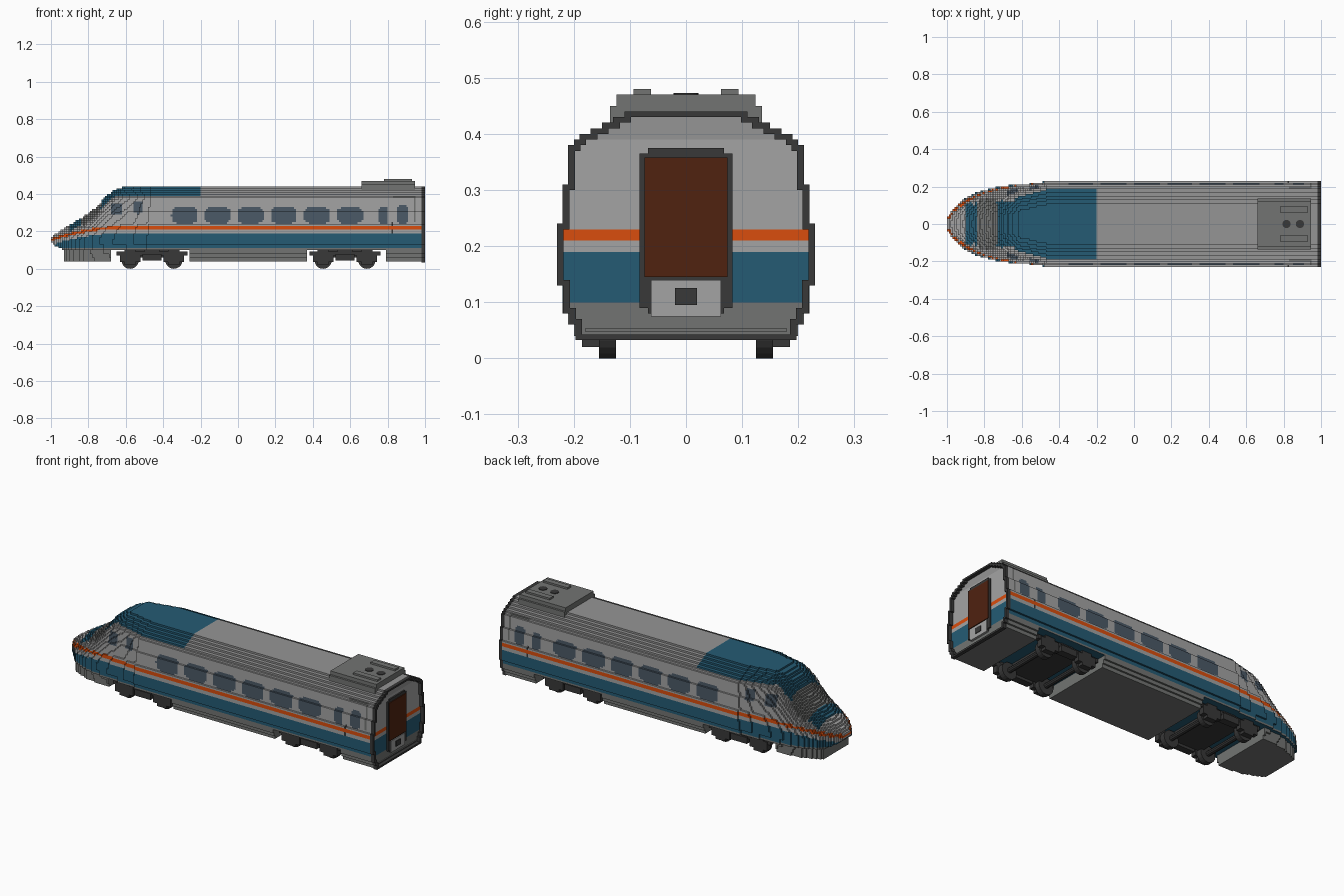
import bpy, bmesh, math
from mathutils import Matrix, Vector

cube = bpy.data.objects.get("Cube")
if cube:
    bpy.data.objects.remove(cube, do_unlink=True)

V = 0.01  # block size
PALETTE = {
    "wall grey": (0.37, 0.37, 0.37),
    "roof grey": (0.30, 0.30, 0.30),
    "deep blue": (0.018, 0.105, 0.175),
    "stripe orange": (0.70, 0.075, 0.004),
    "charcoal": (0.04, 0.04, 0.04),
    "skirt grey": (0.17, 0.175, 0.17),
    "door brown": (0.08, 0.016, 0.005),
    "window slate": (0.07, 0.10, 0.135),
}
MATS = {}
for name, rgb in PALETTE.items():
    m = bpy.data.materials.new(name)
    m.use_nodes = True
    m.diffuse_color = (*rgb, 1)
    m.node_tree.nodes["Principled BSDF"].inputs["Base Color"].default_value = (*rgb, 1)
    MATS[name] = m
NAMES = list(PALETTE)


def lerp(points, x):
    if x <= points[0][0]:
        return points[0][1]
    for (a, p), (b, q) in zip(points, points[1:]):
        if x <= b:
            return p + (q - p) * (x - a) / (b - a)
    return points[-1][1]


def finish(name, bm, mats):
    me = bpy.data.meshes.new(name)
    bm.to_mesh(me)
    bm.free()
    for m in mats:
        me.materials.append(MATS[m])
    ob = bpy.data.objects.new(name, me)
    bpy.context.collection.objects.link(ob)
    return ob


def add_box(bm, x, y, z):
    """Box from (min, max) ranges."""
    size = [b - a for a, b in (x, y, z)]
    mid = Vector([(a + b) / 2 for a, b in (x, y, z)])
    bmesh.ops.create_cube(bm, size=1, matrix=Matrix.Translation(mid) @ Matrix.Diagonal((*size, 1)))


def boxes(name, mat, ranges):
    bm = bmesh.new()
    for r in ranges:
        add_box(bm, *r)
    return finish(name, bm, [mat])


def add_disc(bm, centre, radius, depth, axis, sides=20):
    rot = Matrix.Rotation(math.pi / 2, 4, "X") if axis == "y" else Matrix()
    bmesh.ops.create_cone(bm, cap_ends=True, segments=sides, radius1=radius, radius2=radius,
                          depth=depth, matrix=Matrix.Translation(centre) @ rot)


# Body profiles: nose roofline, nose underside, plan width, coach section
TOP = [(-1, .17), (-.95, .205), (-.9, .235), (-.8, .295), (-.75, .335), (-.71, .385), (-.67, .415), (-.61, .44)]
CHIN = [(-1, .14), (-.95, .11), (-.9, .08)]
PLAN = [(-1, .03), (-.97, .075), (-.93, .12), (-.88, .15), (-.82, .176), (-.75, .194),
        (-.65, .207), (-.55, .216), (-.45, .23)]
SECTION = [(.065, .197), (.085, .208), (.127, .219), (.24, .23), (.31, .22), (.385, .21),
           (.395, .20), (.405, .19), (.415, .17), (.425, .15), (.432, .13), (.45, .11)]
SKIRTS = [(-.93, -.68), (-.26, .37), (.79, .99)]
BELT = .15


def section(z):
    return next((w for limit, w in SECTION if z < limit), 0)


def underside(x):
    if any(a < x < b for a, b in SKIRTS):
        return .04
    return lerp(CHIN, x) if x < -.7 else .10


def half_width(x, z):
    top = lerp(TOP, x)
    if z > top or z < underside(x):
        return 0
    if x > -.45:
        return section(z)
    # Nose: scale the section and round it towards an ellipse
    u = max(0, (z - BELT) / (top - BELT))
    zz = BELT + u * (.44 - BELT) if u else z
    blend = min(1, (-.45 - x) / .4)
    shape = section(zz) / .23 * (1 - blend) + math.sqrt(max(0, 1 - u * u)) * blend
    if z < .1:
        shape *= .9
    return max(V, lerp(PLAN, x) * shape)


def rounded(dx, dz, a, b):
    return (abs(dx) / a) ** 4 + (abs(dz) / b) ** 4 < 1


WINDOWS = [(-.286 + i * .177, .286, .069, .043) for i in range(6)]
WINDOWS += [(.778, .286, .027, .043), (.882, .29, .03, .048), (-.65, .32, .03, .03), (-.535, .33, .03, .035)]


def paint(x, y, z, axis):
    """Colour of a body face from its position."""
    top = lerp(TOP, x)
    if x > .977 and axis == 0:
        return "wall grey"
    if z < .105:
        return "skirt grey"
    if z > top - .12 and rounded(x + .785, y, .058, .135):
        return "skirt grey"
    if -.9 < x < -.2 and z > min(.387, top - .035):
        return "deep blue"
    stripe = .22 - .065 * (max(0, -.62 - x) / .38) ** 2
    if abs(z - stripe) < (.011 if x > -.7 else .007):
        return "stripe orange"
    if z < stripe - .03:
        return "deep blue"
    if any(rounded(x - cx, z - cz, a, b) for cx, cz, a, b in WINDOWS):
        return "window slate"
    if abs(x - .825) < .006 and .175 < z < .25:
        return "charcoal"
    if (abs(x - .945) < .006 and .25 < z < .385) or (.83 < x < .94 and abs(z - .385) < .005):
        return "skirt grey"
    return "roof grey" if z > .39 else "wall grey"


# Coach body: stepped block surface
NX, NZ = 198, 44
grid = {(i, k): round(half_width(-1 + (i + .5) * V, (k + .5) * V) / V) for i in range(NX) for k in range(NZ)}
bm = bmesh.new()
cache = {}


def vert(p):
    if p not in cache:
        cache[p] = bm.verts.new((-1 + p[0] * V, p[1] * V, p[2] * V))
    return cache[p]


def quad(axis, sign, p):
    b, c = (axis + 1) % 3, (axis + 2) % 3
    corners = []
    for db, dc in ((0, 0), (1, 0), (1, 1), (0, 1)):
        q = list(p)
        q[b] += db
        q[c] += dc
        corners.append(tuple(q))
    face = bm.faces.new([vert(q) for q in corners[::sign]])
    mid = face.calc_center_median()
    # Sample just inside the block that owns the face
    mid[axis] -= sign * V * .5
    face.material_index = NAMES.index(paint(*mid, axis))


for (i, k), n in grid.items():
    if n == 0:
        continue
    quad(1, 1, (i, n, k))
    quad(1, -1, (i, -n, k))
    for axis, sign, di, dk in ((0, 1, 1, 0), (0, -1, -1, 0), (2, 1, 0, 1), (2, -1, 0, -1)):
        other = grid.get((i + di, k + dk), 0)
        for j in range(other, n):
            for jj in (j, -j - 1):
                quad(axis, sign, (i + max(di, 0), jj, k + max(dk, 0)))
finish("coach_body", bm, NAMES)

# Rear gangway surround
ring = []
for k in range(4, NZ):
    w = section((k + .5) * V)
    inner = min(w, section((k + 1.5) * V) or w, section((k - .5) * V)) - .012
    z = (k * V, (k + 1) * V)
    if k >= NZ - 1:
        ring.append(((.98, 1), (-w, w), z))
    else:
        ring += [((.98, 1), (inner, w), z), ((.98, 1), (-w, -inner), z)]
ring.append(((.98, 1), (-.197, .197), (.033, .043)))
boxes("rear_surround", "charcoal", ring)

# Rear door
boxes("rear_door_frame", "charcoal", [((.975, .988), (-.083, .083), (.09, .365)),
                                      ((.975, .988), (-.068, .068), (.08, .375))])
boxes("rear_door", "door brown", [((.98, .992), (-.074, .074), (.145, .358))])
boxes("rear_door_step", "wall grey", [((.98, .992), (-.062, .062), (.075, .14))])
boxes("rear_coupler", "charcoal", [((.98, .996), (-.02, .02), (.095, .125))])
boxes("rear_sill", "skirt grey", [((.975, .984), (-.18, .18), (.048, .053))])

# Roof equipment
boxes("roof_unit", "skirt grey", [((.66, .945), (-.135, .135), (.42, .45)),
                                  ((.66, .945), (-.124, .124), (.45, .47))])
boxes("roof_rails", "skirt grey", [((.78, .93), (s * .078 - .016, s * .078 + .016), (.465, .48)) for s in (-1, 1)])
bm = bmesh.new()
for x in (.815, .887):
    add_disc(bm, (x, 0, .47), .022, .006, "z")
finish("roof_fans", bm, ["charcoal"])

# Bogies: wheels, axles, side frames and axle boxes
for label, cx in (("front", -.46), ("rear", .572)):
    bm = bmesh.new()
    for x in (cx - .117, cx + .117):
        add_disc(bm, (x, 0, .047), .014, .3, "y", 10)
        for s in (-1, 1):
            add_disc(bm, (x, s * .14, .046), .046, .03, "y")
            add_disc(bm, (x, s * .165, .05), .026, .03, "y", 12)
    finish(label + "_wheels", bm, ["charcoal"])
    parts = [((cx - .09, cx + .09), (-.15, .15), (.06, .105))]
    for s in (-1, 1):
        def side(a, b):
            return tuple(sorted((s * a, s * b)))
        parts.append(((cx - .19, cx + .19), side(.155, .18), (.07, .092)))
        parts.append(((cx - .05, cx + .05), side(.15, .19), (.045, .08)))
        parts.append(((cx - .04, cx + .04), side(.15, .175), (.09, .11)))
        for x in (cx - .117, cx + .117):
            parts.append(((x - .055, x + .055), side(.155, .185), (.035, .085)))
            parts.append(((x - .03, x + .03), side(.155, .185), (.02, .105)))
    boxes(label + "_bogie_frame", "charcoal", parts)
